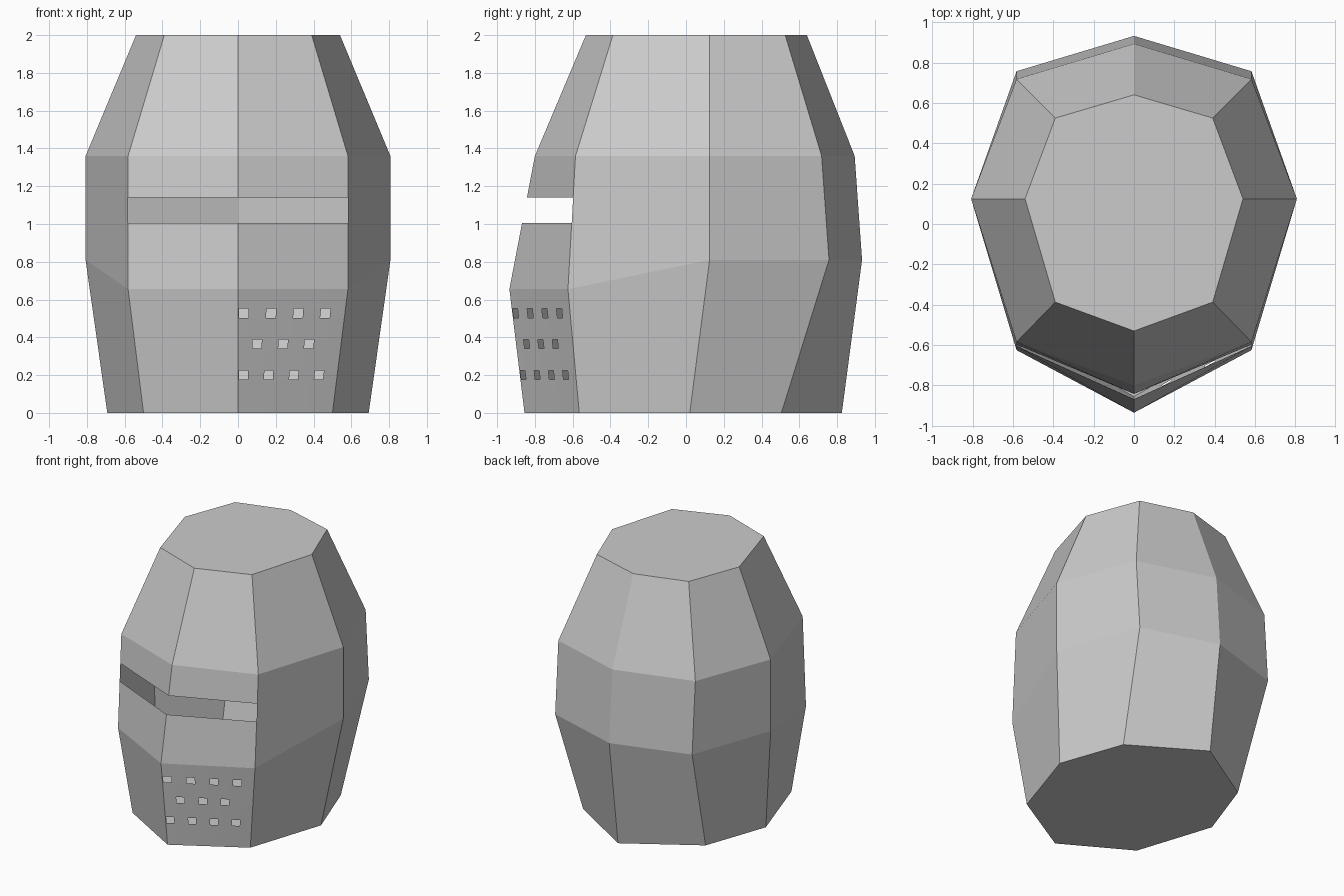
import bpy, bmesh
from mathutils import Vector

if "Cube" in bpy.data.objects:
    bpy.data.objects.remove(bpy.data.objects["Cube"])

# Half rings, front ridge -> front corner -> side -> rear corner -> back ridge
BASE = [(0, -.855, 0), (.5, -.565, 0), (.692, .02, 0), (.52, .505, 0), (0, .825, 0)]
BELLY = [(0, -.935, .655), (.582, -.625, .655), (.807, .125, .81), (.582, .757, .81), (0, .932, .81)]
BROW = [(0, -.80, 1.36), (.582, -.585, 1.36), (.807, .125, 1.36), (.582, .718, 1.36), (0, .893, 1.36)]
CROWN = [(0, -.53, 2), (.39, -.387, 2), (.54, .125, 2), (.39, .525, 2), (0, .64, 2)]
RINGS = [[Vector(p) for p in r] for r in (BASE, BELLY, BROW, CROWN)]
SLIT_LOW, SLIT_HIGH = 1.005, 1.14


def flip(p, side):
    return Vector((p.x * side, p.y, p.z))


def make_object(name, faces):
    bm = bmesh.new()
    for pts, ref in faces:
        f = bm.faces.new([bm.verts.new(p) for p in pts])
        f.normal_update()
        if f.normal.dot(ref) < 0:
            f.normal_flip()
    bmesh.ops.remove_doubles(bm, verts=bm.verts, dist=1e-4)
    me = bpy.data.meshes.new(name)
    bm.to_mesh(me)
    bm.free()
    ob = bpy.data.objects.new(name, me)
    bpy.context.collection.objects.link(ob)


def outward(pts):
    c = sum(pts, Vector()) / len(pts)
    return Vector((c.x, c.y, 0))


def quad(a, b, c, d, side):
    pts = [flip(p, side) for p in (a, b, c, d)]
    return pts, outward(pts)


def at_height(a, b, z):
    return a.lerp(b, (z - a.z) / (b.z - a.z))


# Shell: sides, back, crown slope and closed ends
shell = []
for side in (1, -1):
    for lo, hi in zip(RINGS, RINGS[1:]):
        for i in range(4):
            if i == 0 and hi is not RINGS[3]:
                continue  # face plates are separate parts
            shell.append(quad(lo[i], lo[i + 1], hi[i + 1], hi[i], side))
for ring, up in ((RINGS[0], -1), (RINGS[3], 1)):
    loop = ring + [flip(p, -1) for p in ring[3:0:-1]]
    shell.append((loop, Vector((0, 0, up))))
make_object("helmet_shell", shell)

# Face plates above and below the open eye slit
lo, hi = RINGS[1], RINGS[2]
for name, z0, z1 in (("cheek_plate", .655, SLIT_LOW), ("brow_plate", SLIT_HIGH, 1.36)):
    a, b = (at_height(lo[i], hi[i], z0) for i in (0, 1))
    d, c = (at_height(lo[i], hi[i], z1) for i in (0, 1))
    make_object(name, [quad(a, b, c, d, s) for s in (1, -1)])

# Lower face plates: plain left, perforated right
lo, hi = RINGS[0], RINGS[1]
make_object("plain_mouth_plate", [quad(lo[0], lo[1], hi[1], hi[0], -1)])

HALF_U, HALF_V = .045, .037
wide = [.055 + .254 * k for k in range(4)]
narrow = [.185 + .252 * k for k in range(3)]
rows = [(.305, wide), (.557, narrow), (.805, wide)]
us = sorted([0, 1] + [u + s * HALF_U for u in wide + narrow for s in (-1, 1)])
vs = sorted([0, 1] + [v + s * HALF_V for v, _ in rows for s in (-1, 1)])


def panel_point(u, v):
    return lo[0].lerp(lo[1], u).lerp(hi[0].lerp(hi[1], u), v)


def is_hole(u, v):
    return any(abs(v - rv) < HALF_V and any(abs(u - ru) < HALF_U for ru in centres)
               for rv, centres in rows)


cells = []
for u0, u1 in zip(us, us[1:]):
    for v0, v1 in zip(vs, vs[1:]):
        if not is_hole((u0 + u1) / 2, (v0 + v1) / 2):
            cells.append(quad(panel_point(u0, v0), panel_point(u1, v0),
                              panel_point(u1, v1), panel_point(u0, v1), 1))
# The front ridge needs a forward-facing reference
cells = [(pts, Vector((.4, -1, 0))) for pts, _ in cells]
make_object("breathing_hole_plate", cells)
